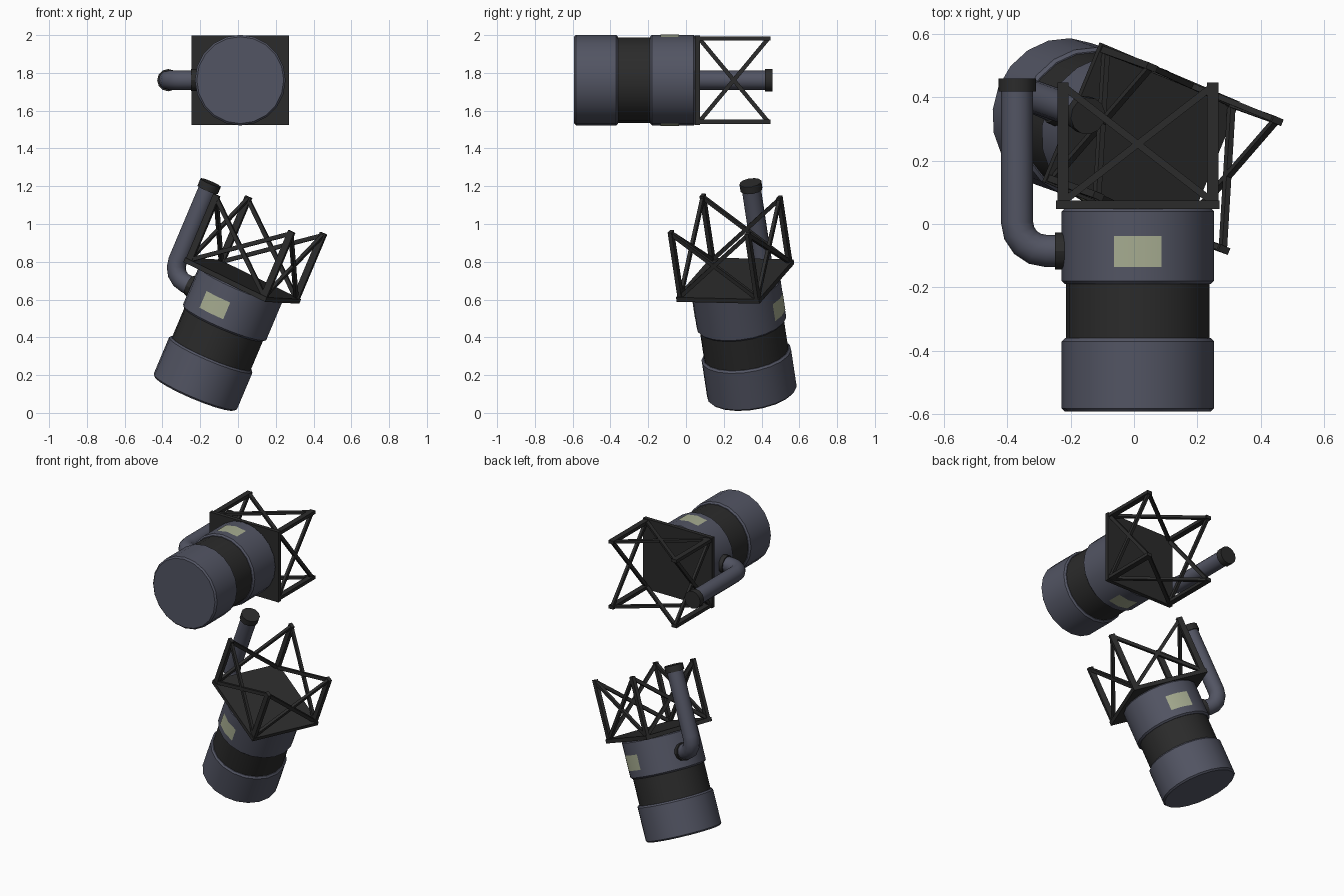
import bpy, bmesh, math
from mathutils import Vector, Matrix

if "Cube" in bpy.data.objects:
    bpy.data.objects.remove(bpy.data.objects["Cube"])


def material(name, rgb):
    m = bpy.data.materials.new(name)
    m.diffuse_color = (*rgb, 1)
    m.use_nodes = True
    m.node_tree.nodes["Principled BSDF"].inputs["Base Color"].default_value = m.diffuse_color
    return m


BODY = material("blue_grey", (0.085, 0.09, 0.125))
DARK = material("charcoal", (0.024, 0.024, 0.024))
LABEL = material("label_olive", (0.38, 0.41, 0.28))
R = 0.24


def finish(name, bm, mat, place, angle=30):
    bmesh.ops.recalc_face_normals(bm, faces=bm.faces)
    me = bpy.data.meshes.new(name)
    bm.to_mesh(me)
    bm.free()
    ob = bpy.data.objects.new(name, me)
    bpy.context.collection.objects.link(ob)
    me.materials.append(mat)
    ob.matrix_world = place
    bpy.ops.object.select_all(action='DESELECT')
    ob.select_set(True)
    bpy.context.view_layer.objects.active = ob
    bpy.ops.object.shade_smooth_by_angle(angle=math.radians(angle))
    return ob


def sweep(bm, rings, n):
    """Tube through (centre, side, up, radius) rings, capped."""
    loops = []
    for c, s, u, r in rings:
        loops.append([bm.verts.new(c + r * (math.cos(2 * math.pi * i / n) * s + math.sin(2 * math.pi * i / n) * u))
                      for i in range(n)])
    for a, b in zip(loops, loops[1:]):
        for i in range(n):
            bm.faces.new((a[i], a[(i + 1) % n], b[(i + 1) % n], b[i]))
    bm.faces.new(loops[0])
    bm.faces.new(loops[-1])


def lathe(name, profile, mat, place, n=20):
    """Solid of revolution about local y from (y, radius) points."""
    bm = bmesh.new()
    sweep(bm, [(Vector((0, y, 0)), Vector((1, 0, 0)), Vector((0, 0, 1)), r) for y, r in profile], n)
    return finish(name, bm, mat, place)


def bar(bm, a, b, w, t, normal):
    """Flat bar from a to b, t thick along normal, w wide."""
    a, b, z = Vector(a), Vector(b), Vector(normal)
    y = (b - a).normalized()
    rot = Matrix((y.cross(z), y, z)).transposed().to_4x4()
    m = Matrix.Translation((a + b) / 2) @ rot @ Matrix.Diagonal((w, (b - a).length, t, 1))
    bmesh.ops.create_cube(bm, size=1, matrix=m)


def drum(y0, y1, b=0.01):
    return [(y0, R - b), (y0 + b, R), (y1 - b, R), (y1, R - b)]


def build(prefix, place):
    # canister: two drums with a recessed dark band
    lathe(prefix + "rear_drum", drum(-0.592, -0.36), BODY, place)
    lathe(prefix + "middle_band", [(-0.375, 0.226), (-0.17, 0.226)], DARK, place)
    lathe(prefix + "front_drum", drum(-0.19, 0.05), BODY, place)

    # mounting plate
    bm = bmesh.new()
    bmesh.ops.create_cube(bm, size=1, matrix=Matrix.Translation((0, 0.061, 0)) @ Matrix.Diagonal((0.515, 0.026, 0.475, 1)))
    finish(prefix + "mount_plate", bm, DARK, place)

    # open frame: four legs and crossed braces on each side
    bm = bmesh.new()
    X, Z, y0, y1 = 0.236, 0.22, 0.07, 0.447
    for s in (-1, 1):
        for t in (-1, 1):
            bar(bm, (s * X, y0, t * Z), (s * X, y1, t * Z), 0.036, 0.022, (0, 0, 1))
            bar(bm, (s * X, y0, t * Z), (s * X, y1 - 0.012, -t * Z), 0.022, 0.018, (1, 0, 0))
            bar(bm, (s * X, y0, t * Z), (-s * X, y1 - 0.012, t * Z), 0.022, 0.018, (0, 0, 1))
    finish(prefix + "strut_frame", bm, DARK, place)

    # labels on both flat sides, following two drum facets
    bm = bmesh.new()
    for s in (-1, 1):
        rows = []
        for y in (-0.135, -0.038):
            rows.append([bm.verts.new(((R + 0.0015) * math.sin(a), y, s * (R + 0.0015) * math.cos(a)))
                         for a in (-math.pi / 10, 0, math.pi / 10)])
        for i in range(2):
            bm.faces.new((rows[0][i], rows[0][i + 1], rows[1][i + 1], rows[1][i]))
    finish(prefix + "labels", bm, LABEL, place)

    # side pipe with elbow
    up = Vector((0, 0, 1))
    rings = [(Vector((-0.22, -0.085, 0)), Vector((0, 1, 0)), up, 0.051)]
    for i in range(5):
        a = math.pi / 2 * i / 4
        rings.append((Vector((-0.29 - 0.091 * math.sin(a), 0.006 - 0.091 * math.cos(a), 0)),
                      Vector((math.sin(a), math.cos(a), 0)), up, 0.051))
    rings.append((Vector((-0.381, 0.43, 0)), Vector((1, 0, 0)), up, 0.051))
    bm = bmesh.new()
    sweep(bm, rings, 12)
    finish(prefix + "side_pipe", bm, BODY, place, 40)

    # pipe collar and end cap
    bm = bmesh.new()
    sweep(bm, [(Vector((x, -0.085, 0)), Vector((0, 1, 0)), up, 0.058) for x in (-0.22, -0.262)], 12)
    finish(prefix + "pipe_collar", bm, DARK, place)
    bm = bmesh.new()
    sweep(bm, [(Vector((-0.381, y, 0)), Vector((1, 0, 0)), up, 0.059) for y in (0.418, 0.459)], 12)
    finish(prefix + "pipe_cap", bm, DARK, place, 40)


# level unit on top, tilted unit below
build("upper_", Matrix.Translation((0.012, 0, 1.7615)))
axis = Vector((0.385, -0.138, 0.912)).normalized()
ex = Vector((0.843, -0.358, -0.40))
ex = (ex - axis * ex.dot(axis)).normalized()
ez = ex.cross(axis)
rot = Matrix((ex, axis, ez)).transposed().to_4x4()
build("lower_", Matrix.Translation(Vector((0.022, 0.26, 0.70)) - axis * 0.061) @ rot)
